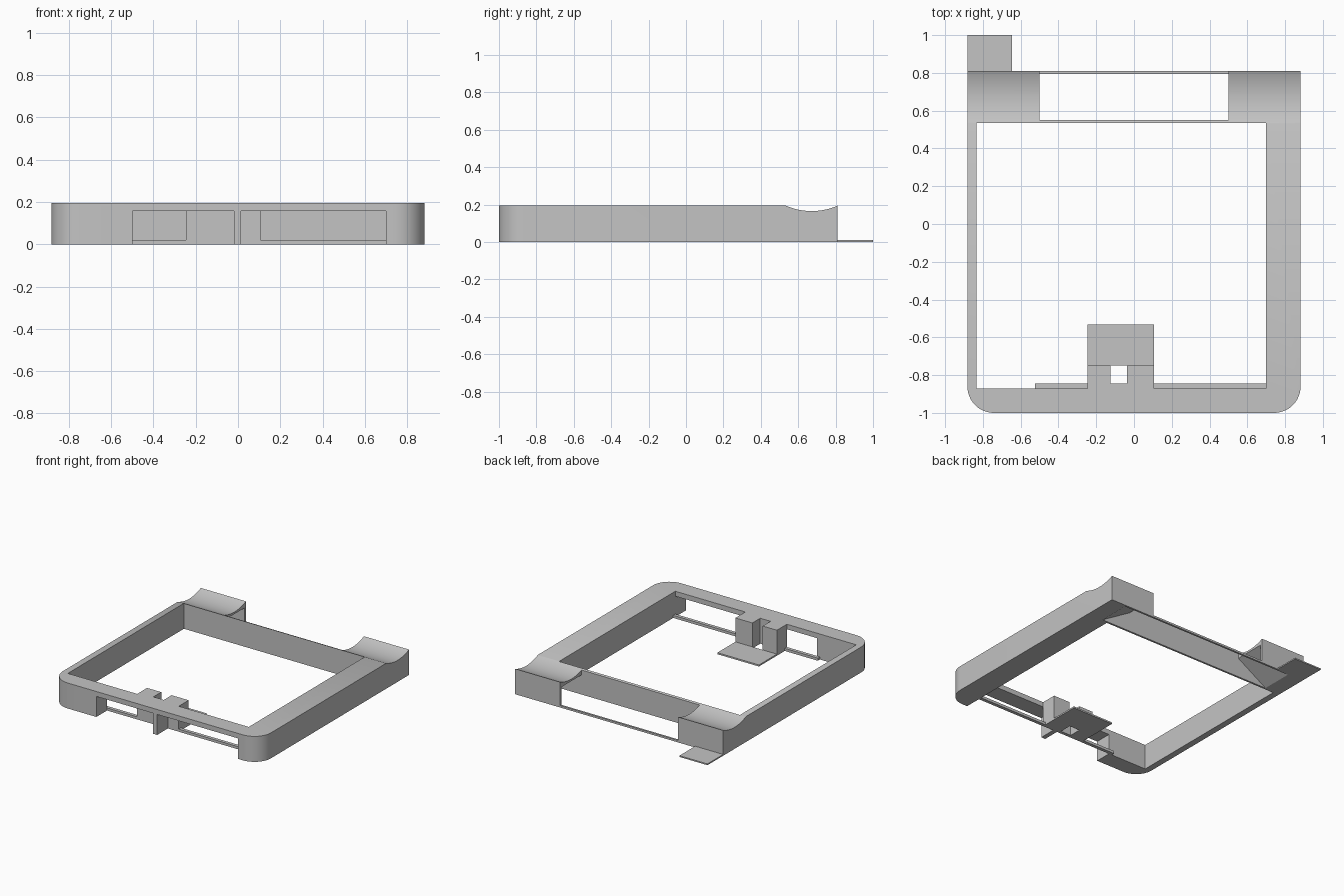
import bpy, math
from mathutils import Vector

cube = bpy.data.objects.get("Cube")
if cube:
    bpy.data.objects.remove(cube, do_unlink=True)

grey = bpy.data.materials.new("plain grey")
grey.use_nodes = True
colour = (0.55, 0.55, 0.55, 1)
grey.diffuse_color = colour
grey.node_tree.nodes["Principled BSDF"].inputs["Base Color"].default_value = colour

HEIGHT = 0.195


def prism(name, points, direction):
    """Extrude a closed 3D outline along a direction."""
    n = len(points)
    verts = [Vector(p) for p in points]
    verts += [v + Vector(direction) for v in verts]
    faces = [list(range(n))[::-1], list(range(n, 2 * n))]
    faces += [[i, (i + 1) % n, n + (i + 1) % n, n + i] for i in range(n)]
    mesh = bpy.data.meshes.new(name)
    mesh.from_pydata(verts, [], faces)
    mesh.materials.append(grey)
    obj = bpy.data.objects.new(name, mesh)
    bpy.context.collection.objects.link(obj)
    # Make all normals point outwards
    bpy.context.view_layer.objects.active = obj
    bpy.ops.object.select_all(action='DESELECT')
    obj.select_set(True)
    bpy.ops.object.mode_set(mode='EDIT')
    bpy.ops.mesh.select_all(action='SELECT')
    bpy.ops.mesh.normals_make_consistent(inside=False)
    bpy.ops.object.mode_set(mode='OBJECT')
    return obj


def box(name, x0, x1, y0, y1, z0, z1):
    outline = [(x0, y0, z0), (x1, y0, z0), (x1, y1, z0), (x0, y1, z0)]
    return prism(name, outline, (0, 0, z1 - z0))


def cut(target, cutter):
    cutter.hide_render = True
    mod = target.modifiers.new("cut", 'BOOLEAN')
    mod.operation = 'DIFFERENCE'
    mod.solver = 'EXACT'
    mod.object = cutter
    bpy.context.view_layer.objects.active = target
    bpy.ops.object.modifier_apply(modifier=mod.name)
    bpy.data.objects.remove(cutter, do_unlink=True)


# Main frame with rounded front corners
W, FRONT, BACK, R = 0.882, -1.0, 0.81, 0.14
outline = [(W, BACK, 0), (-W, BACK, 0)]
for cx, start in ((-W + R, 180), (W - R, 270)):
    for i in range(13):
        a = math.radians(start + i * 7.5)
        outline.append((cx + R * math.cos(a), FRONT + R + R * math.sin(a), 0))
frame = prism("frame", outline, (0, 0, HEIGHT))

# Large central opening
cut(frame, box("opening_cutter", -0.833, 0.70, -0.87, 0.535, -0.1, 0.4))

# Shallow round groove along the back bar
groove_r, sag = 0.342, 0.03
groove = []
for i in range(96):
    a = math.tau * i / 96
    groove.append((-1, 0.672 + groove_r * math.cos(a),
                   HEIGHT - sag + groove_r + groove_r * math.sin(a)))
cut(frame, prism("groove_cutter", groove, (2, 0, 0)))

# Back compartment, with sloping ends that widen towards the underside
half = [(0.5, 0.4), (0.5, 0.15), (0.75, 0), (0.75, -0.1)]
section = half + [(-x, z) for x, z in reversed(half)]
cut(frame, prism("compartment_cutter", [(x, 0.55, z) for x, z in section], (0, 0.245, 0)))
cut(frame, box("back_window_cutter", -0.5, 0.5, 0.7, 0.9, 0.015, 0.4))

# Two front windows, leaving a narrow post between them
for x0, x1 in ((-0.5, -0.02), (0.015, 0.699)):
    cut(frame, box("front_window_cutter", x0, x1, -1.1, -0.869, -0.1, 0.157))

bpy.ops.object.select_all(action='DESELECT')
frame.select_set(True)
bpy.context.view_layer.objects.active = frame
bpy.ops.object.shade_smooth_by_angle(angle=math.radians(30))

# Thin sills behind the front windows
box("left_sill", -0.525, -0.245, -0.871, -0.845, 0, 0.02)
box("right_sill", 0.105, 0.70, -0.871, -0.845, 0, 0.02)

# Bracket: a U-shaped block standing on a thin plate
u_shape = [(-0.245, -0.87), (0.107, -0.87), (0.107, -0.75), (-0.037, -0.75),
           (-0.037, -0.845), (-0.125, -0.845), (-0.125, -0.75), (-0.245, -0.75)]
prism("bracket_block", [(x, y, 0) for x, y in u_shape], (0, 0, HEIGHT))
box("bracket_plate", -0.245, 0.107, -0.75, -0.533, 0, 0.012)

# Flat tab at the back corner
box("back_tab", -W, -0.645, 0.81, 1.0, 0, 0.01)
